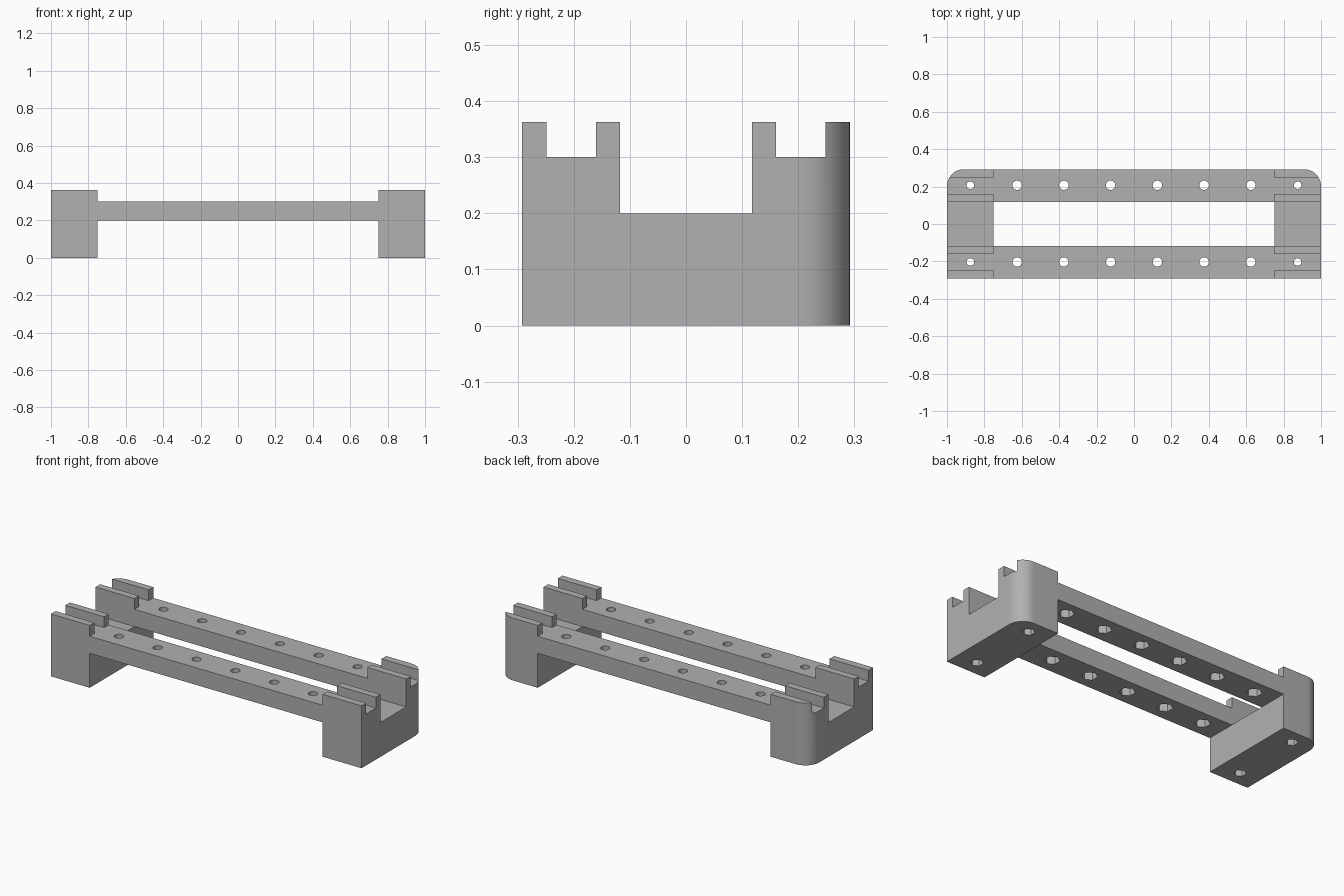
import bpy, bmesh, math
from mathutils import Matrix, Vector

cube = bpy.data.objects.get("Cube")
if cube:
    bpy.data.objects.remove(cube)

DEPTH, HEIGHT = 0.292, 0.363        # half depth, full height
LEG_X, DECK, FLOOR = 0.75, 0.30, 0.20
RADIUS = 0.09                       # rounded back corners
TOP = 0.5

grey = bpy.data.materials.new("plain grey")
grey.use_nodes = True
colour = (0.44, 0.44, 0.44, 1)
grey.diffuse_color = colour
grey.node_tree.nodes["Principled BSDF"].inputs["Base Color"].default_value = colour


def make_object(name, bm):
    bmesh.ops.recalc_face_normals(bm, faces=bm.faces)
    mesh = bpy.data.meshes.new(name)
    bm.to_mesh(mesh)
    bm.free()
    mesh.materials.append(grey)
    obj = bpy.data.objects.new(name, mesh)
    bpy.context.collection.objects.link(obj)
    return obj


def add_box(bm, x0, x1, y0, y1, z0, z1):
    centre = Vector((x0 + x1, y0 + y1, z0 + z1)) / 2
    size = Matrix.Diagonal((x1 - x0, y1 - y0, z1 - z0, 1))
    bmesh.ops.create_cube(bm, size=1, matrix=Matrix.Translation(centre) @ size)


def add_prism(bm, x, y, z0, z1, radius, sides):
    bmesh.ops.create_cone(bm, cap_ends=True, segments=sides, radius1=radius,
                          radius2=radius, depth=z1 - z0,
                          matrix=Matrix.Translation((x, y, (z0 + z1) / 2)))


def cut(target, bm):
    cutter = make_object("cutter", bm)
    cutter.hide_render = True
    mod = target.modifiers.new("cut", 'BOOLEAN')
    mod.operation, mod.solver, mod.object = 'DIFFERENCE', 'EXACT', cutter
    bpy.context.view_layer.objects.active = target
    bpy.ops.object.modifier_apply(modifier=mod.name)
    bpy.data.objects.remove(cutter)


# Solid block with rounded back corners
outline = [(-1, -DEPTH), (1, -DEPTH)]
for side in (1, -1):
    steps = range(13) if side == 1 else range(12, -1, -1)
    for i in steps:
        a = math.pi / 2 * i / 12
        outline.append((side * (1 - RADIUS + RADIUS * math.cos(a)),
                        DEPTH - RADIUS + RADIUS * math.sin(a)))
bm = bmesh.new()
base = bm.faces.new([bm.verts.new((x, y, 0)) for x, y in outline])
grown = bmesh.ops.extrude_face_region(bm, geom=[base])["geom"]
bmesh.ops.translate(bm, vec=(0, 0, HEIGHT),
                    verts=[v for v in grown if isinstance(v, bmesh.types.BMVert)])
body = make_object("two_rail_stand", bm)

# Space between the legs, below the rails
bm = bmesh.new()
add_box(bm, -LEG_X, LEG_X, -1, 1, -1, FLOOR)
cut(body, bm)

# Gap between the rails
bm = bmesh.new()
add_box(bm, -2, 2, -0.118, 0.118, FLOOR, TOP)
cut(body, bm)

# Rail decks lowered between the legs
bm = bmesh.new()
add_box(bm, -LEG_X, LEG_X, -1, 1, DECK, TOP)
cut(body, bm)

# Grooves over the legs, in line with the rails
bm = bmesh.new()
for y0, y1 in ((-0.249, -0.16), (0.16, 0.249)):
    add_box(bm, -2, 2, y0, y1, DECK, TOP)
cut(body, bm)

# Screw holes, then hexagonal nut pockets from underneath
holes, pockets = bmesh.new(), bmesh.new()
for y in (-0.203, 0.207):
    for i in range(8):
        x = -0.875 + 0.25 * i
        if abs(x) > LEG_X:
            add_prism(holes, x, y, -0.1, TOP, 0.02, 32)
            add_prism(pockets, x, y, -0.1, 0.1, 0.033, 6)
        else:
            add_prism(holes, x, y, 0.1, TOP, 0.025, 32)
            add_prism(pockets, x, y, 0.1, 0.25, 0.042, 6)
cut(body, holes)
cut(body, pockets)

bpy.ops.object.select_all(action='DESELECT')
body.select_set(True)
bpy.context.view_layer.objects.active = body
bpy.ops.object.shade_smooth_by_angle(angle=math.radians(30))
